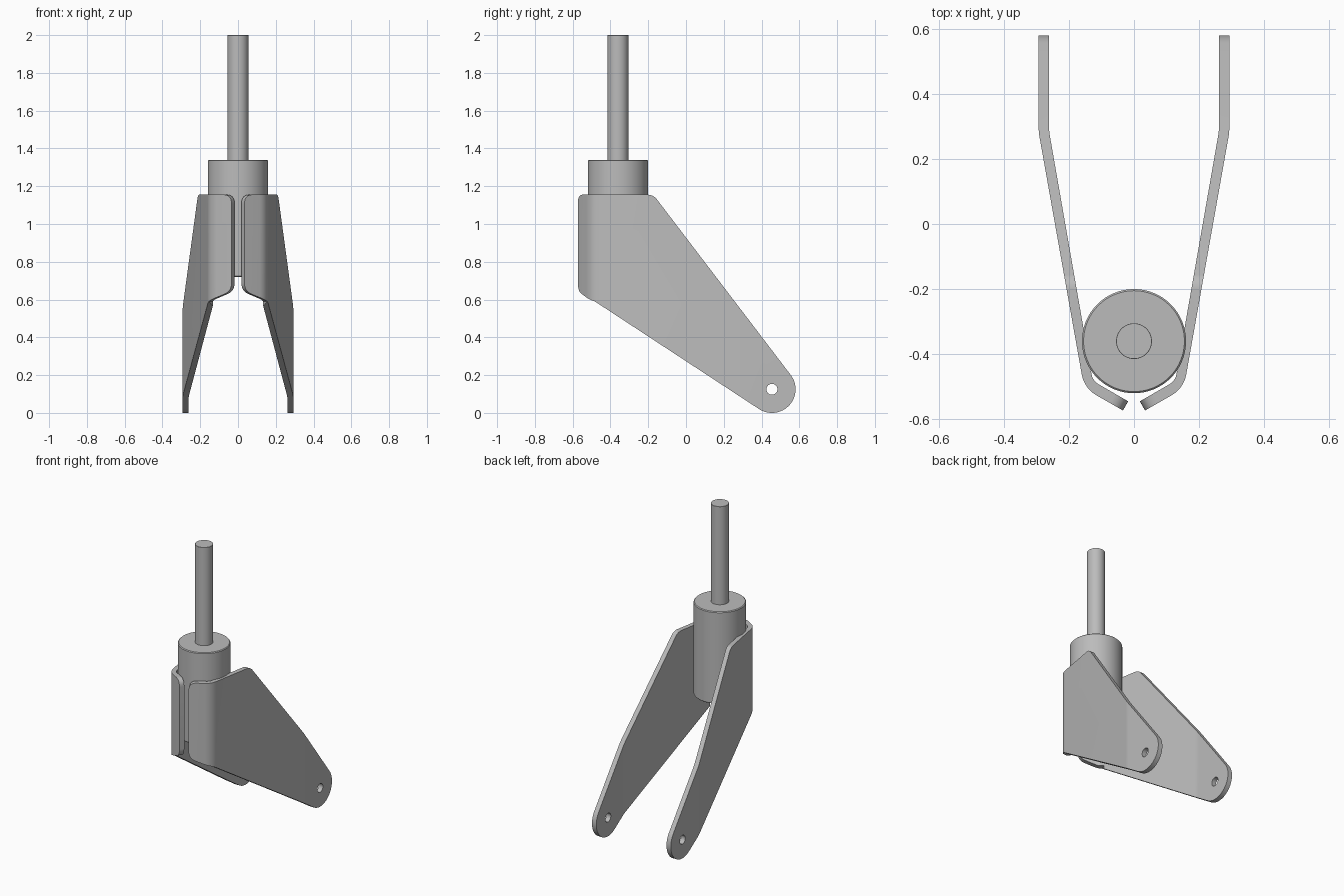
import bpy
import bmesh
from math import radians, cos, sin, atan2
from mathutils import Matrix, Vector

cube = bpy.data.objects.get("Cube")
if cube:
    bpy.data.objects.remove(cube)

steel = bpy.data.materials.new("grey_steel")
steel.use_nodes = True
GREY = (0.5, 0.5, 0.5, 1)
steel.diffuse_color = GREY
steel.node_tree.nodes["Principled BSDF"].inputs["Base Color"].default_value = GREY


def finish(name, mesh):
    """Wrap a mesh in an object with the steel material and sharp-edged smoothing."""
    mesh.materials.clear()
    mesh.materials.append(steel)
    mesh.shade_smooth()
    mesh.set_sharp_from_angle(angle=radians(25))
    obj = bpy.data.objects.new(name, mesh)
    bpy.context.collection.objects.link(obj)
    return obj


def rounded(corners, steps=10):
    """Outline from (x, y, setback) corners, each rounded by its setback."""
    out = []
    for i, (x, y, r) in enumerate(corners):
        p = Vector((x, y))
        if not r:
            out.append(p)
            continue
        a = p + (Vector(corners[i - 1][:2]) - p).normalized() * r
        b = p + (Vector(corners[(i + 1) % len(corners)][:2]) - p).normalized() * r
        for k in range(steps + 1):
            t = k / steps
            out.append(a * (1 - t) ** 2 + p * 2 * t * (1 - t) + b * t * t)
    return out


def prism(name, outline, origin, u, v, lo, hi):
    """Extrude a flat outline, drawn along u and v, along their normal."""
    u, v, origin = Vector(u), Vector(v), Vector(origin)
    n = u.cross(v)
    bm = bmesh.new()
    face = bm.faces.new([bm.verts.new(origin + u * p[0] + v * p[1] + n * lo) for p in outline])
    ext = bmesh.ops.extrude_face_region(bm, geom=[face])
    verts = [g for g in ext["geom"] if isinstance(g, bmesh.types.BMVert)]
    bmesh.ops.translate(bm, verts=verts, vec=n * (hi - lo))
    bmesh.ops.recalc_face_normals(bm, faces=bm.faces)
    mesh = bpy.data.meshes.new(name)
    bm.to_mesh(mesh)
    bm.free()
    obj = bpy.data.objects.new(name, mesh)
    obj.hide_render = True
    bpy.context.collection.objects.link(obj)
    return obj


def rod(name, r, z0, z1, bevel):
    """Upright cylinder with lightly chamfered rims."""
    bm = bmesh.new()
    bmesh.ops.create_cone(bm, cap_ends=True, segments=64, radius1=r, radius2=r, depth=z1 - z0)
    rims = [e for e in bm.edges if abs(e.verts[0].co.z - e.verts[1].co.z) < 1e-5]
    bmesh.ops.bevel(bm, geom=rims, offset=bevel, segments=1, affect="EDGES")
    bmesh.ops.translate(bm, verts=bm.verts, vec=(0, -0.36, (z0 + z1) / 2))
    mesh = bpy.data.meshes.new(name)
    bm.to_mesh(mesh)
    bm.free()
    return finish(name, mesh)


# Steering stem and the collar it stands on
rod("stem", 0.055, 1.30, 2.0, 0.001)
rod("collar", 0.16, 0.72, 1.34, 0.005)

# Bent sheet seen from above: leg, slanted web, front flange
sheet = prism("sheet", rounded([
    (0.293, 0.7, 0), (0.293, 0.282, 0.015), (0.153, -0.505, 0.045), (0.034, -0.573, 0),
    (0.018, -0.545, 0), (0.127, -0.482, 0.022), (0.261, 0.285, 0.015), (0.261, 0.7, 0)]),
    (0, 0, 0), (1, 0, 0), (0, 1, 0), -0.2, 1.3)

# Side outline with the round axle end
axle = Vector((0.455, 0.125))
a0, a1 = atan2(-0.836, -0.549), atan2(0.6, 0.8)
tip = [axle + 0.125 * Vector((cos(a), sin(a)))
       for a in (a0 + (a1 - a0) * k / 32 for k in range(33))]
top = rounded([(0.555, 0.2, 0), (-0.173, 1.155, 0.03), (-0.8, 1.155, 0),
               (-0.8, 0.595, 0), (-0.49, 0.595, 0.02), (0.386, 0.021, 0)])
side = prism("side_outline", tip + top[1:-1], (0, 0, 0), (0, 1, 0), (0, 0, 1), -0.1, 0.6)

# Flange outline with rounded corners, square to the flange
flange = prism("flange_outline", rounded([
    (0, 1.1552, 0.05), (1.5, 1.1552, 0), (1.5, -0.2, 0), (0.15, -0.2, 0),
    (0.15, 0.59, 0), (0, 0.645, 0.045)]),
    (0.026, -0.559, 0), (cos(radians(30)), sin(radians(30)), 0), (0, 0, 1), -1.3, 0.2)

# Axle hole
hole = prism("hole_cutter", [axle + 0.029 * Vector((cos(radians(a)), sin(radians(a))))
                             for a in range(0, 360, 12)],
             (0, 0, 0), (0, 1, 0), (0, 0, 1), 0.1, 0.5)

for cutter, op in ((side, "INTERSECT"), (flange, "INTERSECT"), (hole, "DIFFERENCE")):
    mod = sheet.modifiers.new(cutter.name, "BOOLEAN")
    mod.operation, mod.object, mod.solver = op, cutter, "EXACT"
bpy.context.view_layer.update()
left = bpy.data.meshes.new_from_object(sheet.evaluated_get(bpy.context.evaluated_depsgraph_get()))
for helper in (sheet, side, flange, hole):
    bpy.data.objects.remove(helper)

# Left fork plate and its mirror image
right = left.copy()
right.transform(Matrix.Scale(-1, 4, (1, 0, 0)))
right.flip_normals()
finish("left_fork_plate", left)
finish("right_fork_plate", right)
